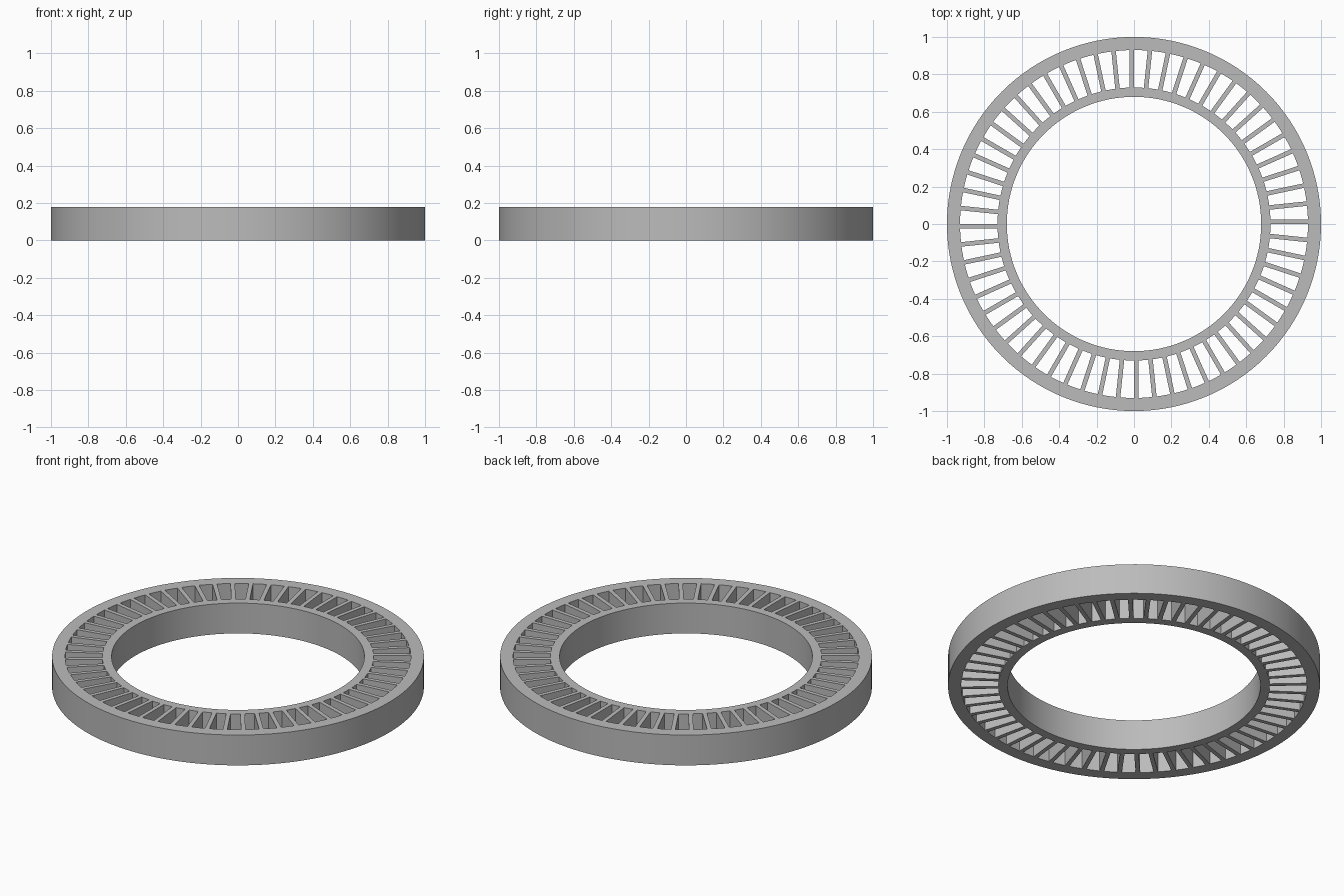
import bpy, bmesh
from math import cos, sin, tau, radians

HEIGHT = 0.18
VANES = 60
VANE_WIDTH = 0.024
SEGMENTS = 128

if "Cube" in bpy.data.objects:
    bpy.data.objects.remove(bpy.data.objects["Cube"])

grey = bpy.data.materials.new("plain grey")
grey.use_nodes = True
colour = (0.5, 0.5, 0.5, 1)
grey.diffuse_color = colour
grey.node_tree.nodes["Principled BSDF"].inputs["Base Color"].default_value = colour


def finish(name, bm):
    bmesh.ops.recalc_face_normals(bm, faces=bm.faces)
    mesh = bpy.data.meshes.new(name)
    bm.to_mesh(mesh)
    bm.free()
    mesh.materials.append(grey)
    obj = bpy.data.objects.new(name, mesh)
    bpy.context.collection.objects.link(obj)
    bpy.ops.object.select_all(action='DESELECT')
    obj.select_set(True)
    bpy.context.view_layer.objects.active = obj
    bpy.ops.object.shade_smooth_by_angle(angle=radians(30))
    return obj


def ring(name, inner, outer):
    # Rectangular profile swept around the vertical axis
    bm = bmesh.new()
    profile = [(inner, 0), (outer, 0), (outer, HEIGHT), (inner, HEIGHT)]
    loops = [[bm.verts.new((r * cos(a), r * sin(a), z)) for r, z in profile]
             for a in (tau * i / SEGMENTS for i in range(SEGMENTS))]
    for i, here in enumerate(loops):
        after = loops[(i + 1) % SEGMENTS]
        for j in range(4):
            k = (j + 1) % 4
            bm.faces.new((here[j], after[j], after[k], here[k]))
    return finish(name, bm)


ring("outer_ring", 0.93, 1.0)
ring("inner_ring", 0.68, 0.73)

# Radial vanes, each with one side on its radius line
bm = bmesh.new()
for i in range(VANES):
    a = tau * i / VANES
    ends = []
    for r, t in ((0.72, 0), (0.94, 0), (0.94, VANE_WIDTH), (0.72, VANE_WIDTH)):
        ends.append((r * cos(a) - t * sin(a), r * sin(a) + t * cos(a)))
    low = [bm.verts.new((x, y, 0)) for x, y in ends]
    high = [bm.verts.new((x, y, HEIGHT)) for x, y in ends]
    bm.faces.new(low)
    bm.faces.new(high)
    for j in range(4):
        k = (j + 1) % 4
        bm.faces.new((low[j], low[k], high[k], high[j]))
finish("radial_vanes", bm)
